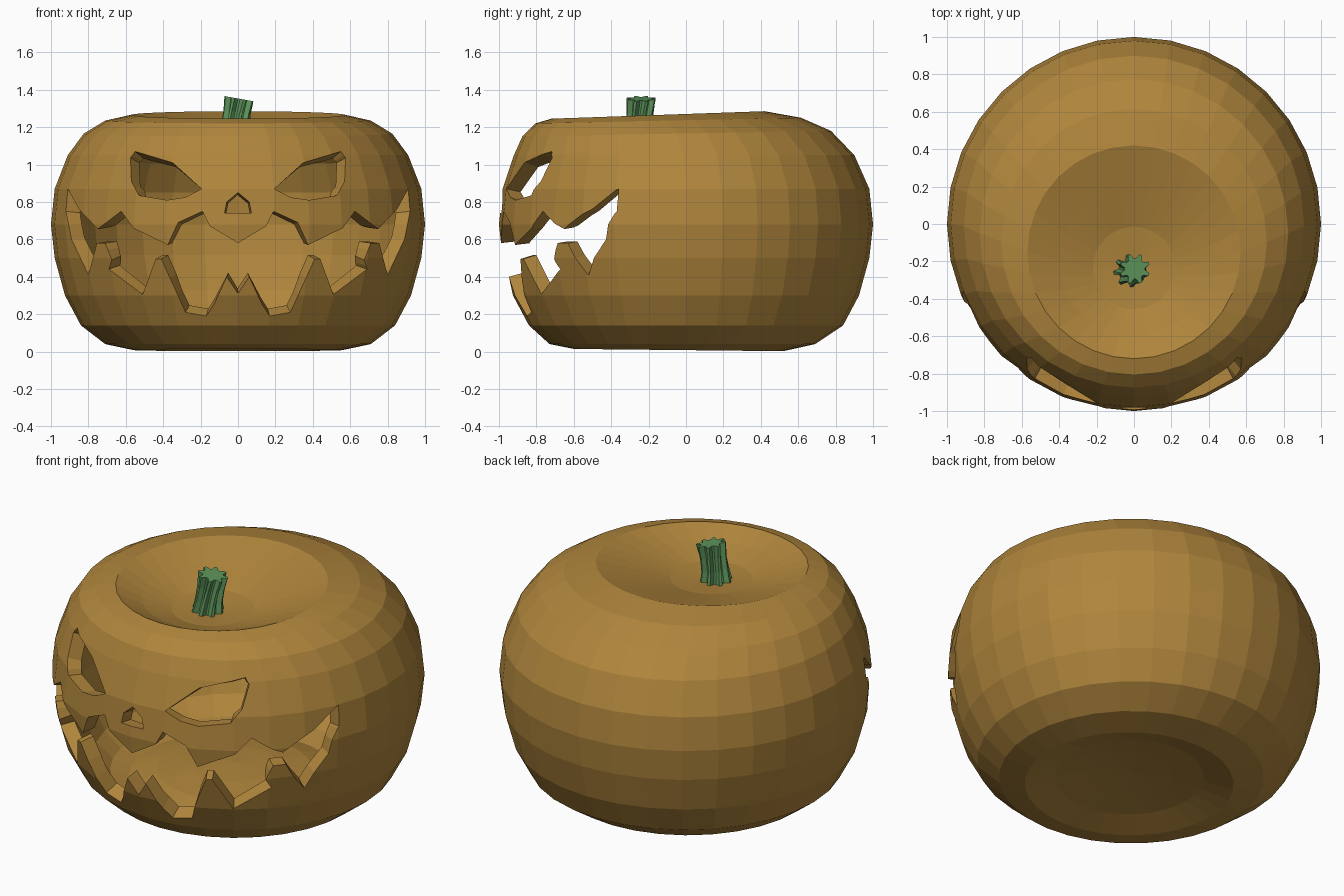
import bpy, bmesh, math

if "Cube" in bpy.data.objects:
    bpy.data.objects.remove(bpy.data.objects["Cube"])


def material(name, color):
    m = bpy.data.materials.new(name)
    m.diffuse_color = (*color, 1)
    m.use_nodes = True
    m.node_tree.nodes["Principled BSDF"].inputs["Base Color"].default_value = m.diffuse_color
    return m


skin = material("pumpkin skin", (0.43, 0.235, 0.045))
green = material("stem green", (0.11, 0.30, 0.105))


def make_object(name, bm, mats):
    bmesh.ops.recalc_face_normals(bm, faces=bm.faces[:])
    me = bpy.data.meshes.new(name)
    bm.to_mesh(me)
    bm.free()
    for m in mats:
        me.materials.append(m)
    ob = bpy.data.objects.new(name, me)
    bpy.context.collection.objects.link(ob)
    return ob


def bridge(bm, rings):
    for a, b in zip(rings, rings[1:]):
        n = len(a)
        for i in range(n):
            j = (i + 1) % n
            bm.faces.new((a[i], a[j], b[j], b[i]))


def cap(bm, ring, co):
    c = bm.verts.new(co)
    for i in range(len(ring)):
        bm.faces.new((ring[i], ring[(i + 1) % len(ring)], c))


# Pumpkin body: rings as (radius, centre y, z, rise from front to back)
SEG = 32
RINGS = [(0.22, -0.03, 0.07, 0), (0.40, -0.04, 0.05, 0),
         (0.56, -0.04, 0.008, -0.012), (0.71, -0.02, 0.04, 0),
         (0.84, 0, 0.14, 0), (0.925, 0, 0.30, 0), (0.98, 0, 0.50, 0),
         (1.0, 0, 0.68, 0), (0.98, 0, 0.87, 0), (0.91, -0.01, 1.05, 0),
         (0.825, -0.05, 1.165, 0.03), (0.71, -0.095, 1.235, 0.03),
         (0.57, -0.15, 1.265, 0.04), (0.40, -0.20, 1.205, 0.03),
         (0.22, -0.235, 1.15, 0.01)]
bm = bmesh.new()
rings = []
for r, cy, z, rise in RINGS:
    ring = []
    for i in range(SEG):
        a = 2 * math.pi * i / SEG
        ring.append(bm.verts.new((r * math.cos(a), cy + r * math.sin(a),
                                  z + rise / 2 * math.sin(a))))
    rings.append(ring)
bridge(bm, rings)
cap(bm, rings[0], (0, -0.03, 0.08))
cap(bm, rings[-1], (0, -0.24, 1.13))
body = make_object("pumpkin_body", bm, [skin, skin])


# Carved face outlines (x, z)
def mirrored(half):
    """Close a half outline running from the centre line to the centre line."""
    return half + [(-x, z) for x, z in reversed(half) if x > 0]


eye = [(0.195, 0.87), (0.35, 1.01), (0.55, 1.07), (0.575, 1.035),
       (0.57, 0.91), (0.53, 0.835), (0.38, 0.81), (0.28, 0.825)]
nose = mirrored([(0, 0.85), (0.06, 0.80), (0.072, 0.74)])
mouth = mirrored([(0, 0.58), (0.15, 0.67), (0.19, 0.75), (0.32, 0.69),
                  (0.375, 0.57), (0.56, 0.66), (0.625, 0.75), (0.75, 0.655),
                  (0.85, 0.76), (0.91, 0.87), (0.92, 0.75), (0.89, 0.60),
                  (0.80, 0.41), (0.755, 0.58), (0.71, 0.58), (0.675, 0.49),
                  (0.69, 0.44), (0.51, 0.305), (0.44, 0.495), (0.41, 0.495),
                  (0.28, 0.21), (0.17, 0.19), (0.13, 0.25), (0.06, 0.40),
                  (0, 0.31)])
bm = bmesh.new()
for outline in (eye, [(-x, z) for x, z in eye], nose, mouth):
    front = [bm.verts.new((x, -1.3, z)) for x, z in outline]
    back = [bm.verts.new((x, -0.2, z)) for x, z in outline]
    bridge(bm, [front, back])
    bm.faces.new(front)
    bm.faces.new(back)
for f in bm.faces:
    f.material_index = 1
cutter = make_object("face_cutter", bm, [skin, skin])
cutter.hide_render = True
cutter.hide_set(True)

# Cut the face, then drop the pocket faces so only the pierced skin remains
cut = body.modifiers.new("carve", 'BOOLEAN')
cut.operation = 'DIFFERENCE'
cut.solver = 'EXACT'
cut.material_mode = 'INDEX'
cut.object = cutter
deps = bpy.context.evaluated_depsgraph_get()
pierced = bpy.data.meshes.new_from_object(body.evaluated_get(deps))
body.modifiers.clear()
body.data = pierced
bm = bmesh.new()
bm.from_mesh(pierced)
bmesh.ops.delete(bm, geom=[f for f in bm.faces if f.material_index == 1],
                 context='FACES')
bm.to_mesh(pierced)
bm.free()
pierced.materials.pop(index=1)
bpy.data.objects.remove(cutter)

# Thick wall
wall = body.modifiers.new("wall", 'SOLIDIFY')
wall.thickness = 0.08
wall.offset = -1

# Ribbed stem, leaning and slightly twisted
LOBES = 8
bm = bmesh.new()
rings = []
for cx, cy, z, s, twist in [(-0.025, -0.25, 1.11, 1.05, 0),
                            (-0.015, -0.25, 1.20, 0.86, 0.10),
                            (-0.005, -0.245, 1.28, 0.84, 0.2),
                            (0.005, -0.24, 1.352, 0.92, 0.3)]:
    ring = []
    for i in range(LOBES * 4):
        a = 2 * math.pi * i / (LOBES * 4)
        r = s * (0.088 if i % 4 < 2 else 0.06)
        x, y = r * math.cos(a + twist), r * math.sin(a + twist)
        tilt = -0.18 * x if z > 1.15 else 0
        ring.append(bm.verts.new((cx + x, cy + y, z + tilt)))
    rings.append(ring)
bridge(bm, rings)
cap(bm, rings[0], (-0.025, -0.25, 1.11))
cap(bm, rings[-1], (0.005, -0.24, 1.352))
make_object("stem", bm, [green])
